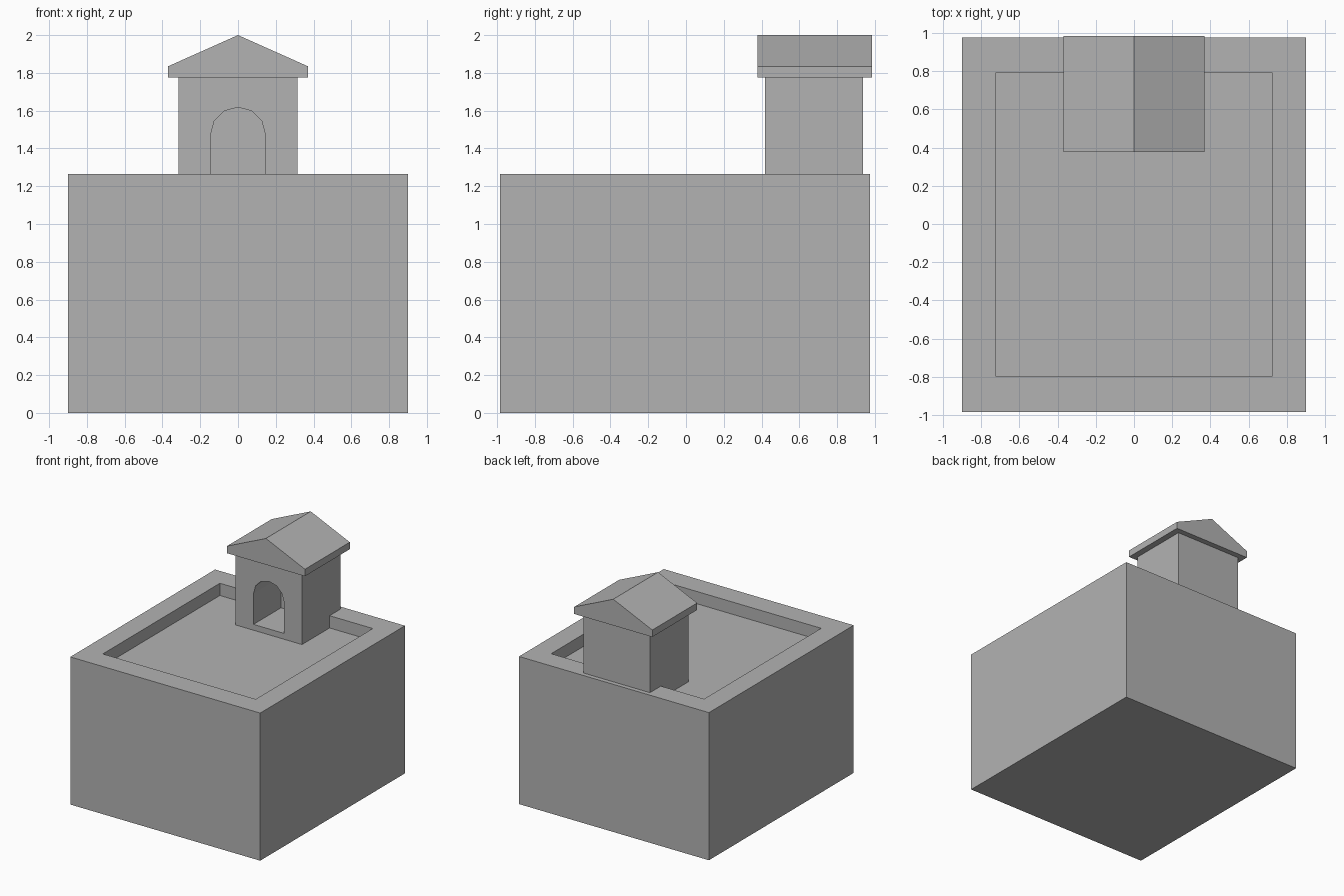
import bpy, bmesh, math

cube = bpy.data.objects.get("Cube")
if cube:
    bpy.data.objects.remove(cube, do_unlink=True)

# One plain stone colour
GREY = (0.45, 0.45, 0.45, 1)
stone = bpy.data.materials.new("grey stone")
stone.use_nodes = True
stone.diffuse_color = GREY
stone.node_tree.nodes["Principled BSDF"].inputs["Base Color"].default_value = GREY


def add_object(name, bm):
    bmesh.ops.recalc_face_normals(bm, faces=bm.faces)
    mesh = bpy.data.meshes.new(name)
    bm.to_mesh(mesh)
    bm.free()
    mesh.materials.append(stone)
    obj = bpy.data.objects.new(name, mesh)
    bpy.context.collection.objects.link(obj)
    return obj


def extrude_profile(name, profile, y0, y1):
    """Extrude an (x, z) outline from y0 to y1."""
    bm = bmesh.new()
    face = bm.faces.new([bm.verts.new((x, y0, z)) for x, z in profile])
    new = bmesh.ops.extrude_face_region(bm, geom=[face])["geom"]
    verts = [v for v in new if isinstance(v, bmesh.types.BMVert)]
    bmesh.ops.translate(bm, verts=verts, vec=(0, y1 - y0, 0))
    return add_object(name, bm)


def box(name, half_x, y0, y1, z0, z1):
    outline = [(-half_x, z0), (half_x, z0), (half_x, z1), (-half_x, z1)]
    return extrude_profile(name, outline, y0, y1)


def cut(target, cutter):
    mod = target.modifiers.new("cut", 'BOOLEAN')
    mod.operation = 'DIFFERENCE'
    mod.solver = 'EXACT'
    mod.object = cutter
    bpy.context.view_layer.objects.active = target
    bpy.ops.object.modifier_apply(modifier=mod.name)
    bpy.data.objects.remove(cutter, do_unlink=True)


FLOOR, PARAPET, EAVE = 1.16, 1.265, 1.775

# Main block with a sunken roof terrace
block = box("main_block", 0.9, -0.985, 0.975, 0, PARAPET)
cut(block, box("terrace_cutter", 0.725, -0.795, 0.79, FLOOR, PARAPET + 0.2))

# Small hut standing on the terrace, with a deep arched doorway
hut = box("hut_walls", 0.315, 0.417, 0.937, FLOOR, EAVE)
radius, spring, sill = 0.145, 1.473, 1.21
arch = [(-radius, sill), (radius, sill)]
arch += [(radius * math.cos(i * math.pi / 6), spring + radius * math.sin(i * math.pi / 6))
         for i in range(7)]
cut(hut, extrude_profile("doorway_cutter", arch, 0.3, 0.79))

# Gabled roof with a flat soffit and short upright eaves
gable = [(-0.37, EAVE), (0.37, EAVE), (0.37, 1.835), (0, 2), (-0.37, 1.835)]
extrude_profile("hut_roof", gable, 0.378, 0.985)
